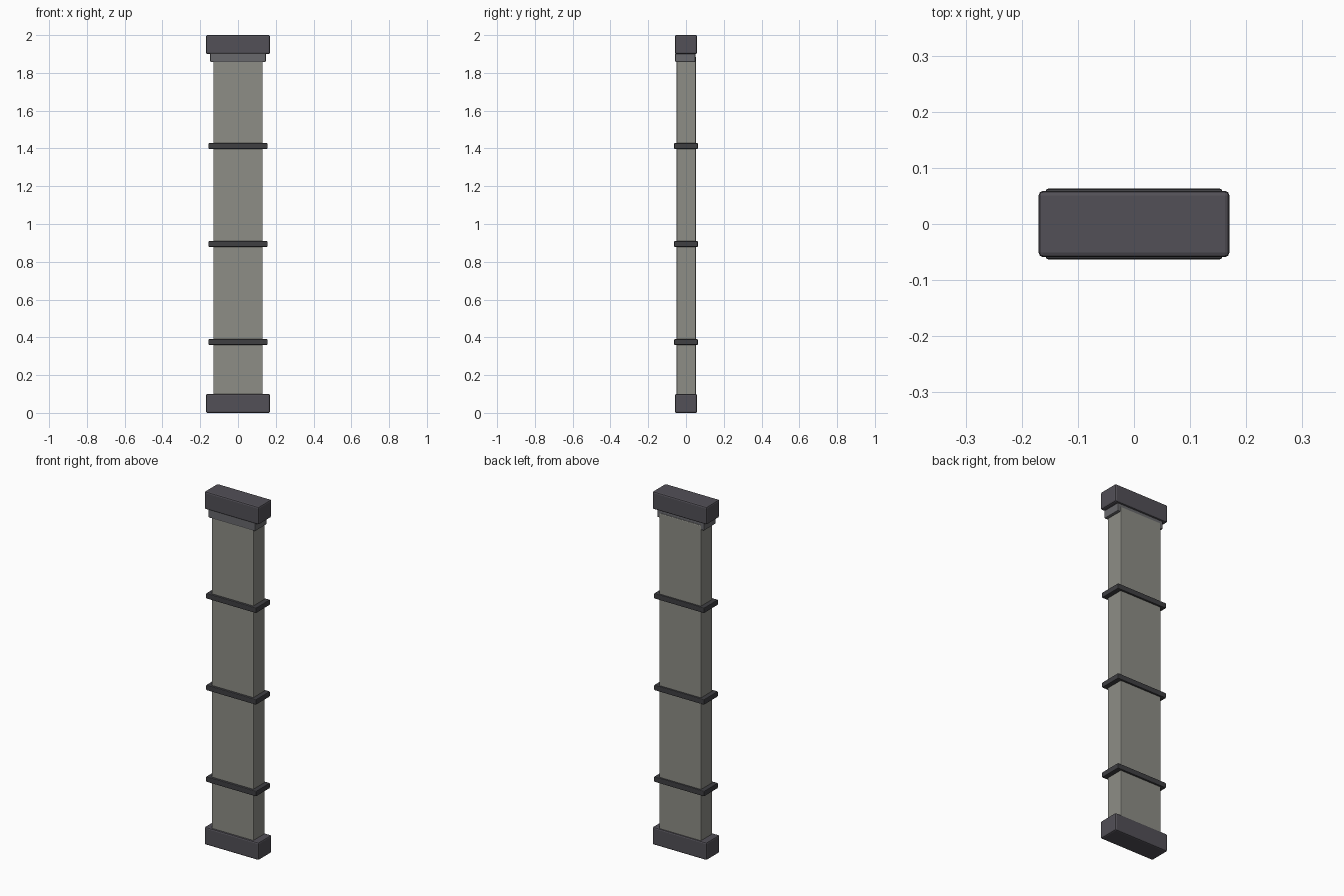
import bpy

if "Cube" in bpy.data.objects:
    bpy.data.objects.remove(bpy.data.objects["Cube"])


def material(name, rgb):
    m = bpy.data.materials.new(name)
    m.diffuse_color = (*rgb, 1)
    m.use_nodes = True
    m.node_tree.nodes["Principled BSDF"].inputs["Base Color"].default_value = m.diffuse_color
    return m


stone = material("stone", (0.27, 0.27, 0.24))
dark = material("dark_metal", (0.085, 0.08, 0.095))
trim = material("trim_metal", (0.14, 0.14, 0.15))
black = material("band_metal", (0.05, 0.05, 0.055))


def block(name, lo, hi, mat, bevel, segments=2):
    """Bevelled box between two corners."""
    bpy.ops.mesh.primitive_cube_add(
        size=1, location=[(a + b) / 2 for a, b in zip(lo, hi)])
    ob = bpy.context.object
    ob.name = name
    ob.scale = [b - a for a, b in zip(lo, hi)]
    bpy.ops.object.transform_apply(location=False, rotation=False, scale=True)
    mod = ob.modifiers.new("bevel", 'BEVEL')
    mod.width = bevel
    mod.segments = segments
    ob.data.materials.append(mat)
    return ob


# Shaft, running between the base and the capital
block("shaft", (-0.131, -0.05, 0.095), (0.131, 0.053, 1.885), stone, 0.005)

# Matching base and top cap
for name, z in (("base", 0.0), ("top_cap", 1.9)):
    block(name, (-0.17, -0.059, z), (0.17, 0.059, z + 0.1), dark, 0.008)

# Collar under the cap, sitting slightly forward on the shaft
block("collar", (-0.147, -0.057, 1.857), (0.147, 0.05, 1.905), trim, 0.005)

# Evenly spaced bands around the shaft
for i in range(3):
    z = 0.375 + i * 0.519
    block(f"band_{i + 1}", (-0.157, -0.063, z - 0.015),
          (0.157, 0.063, z + 0.015), black, 0.004)
